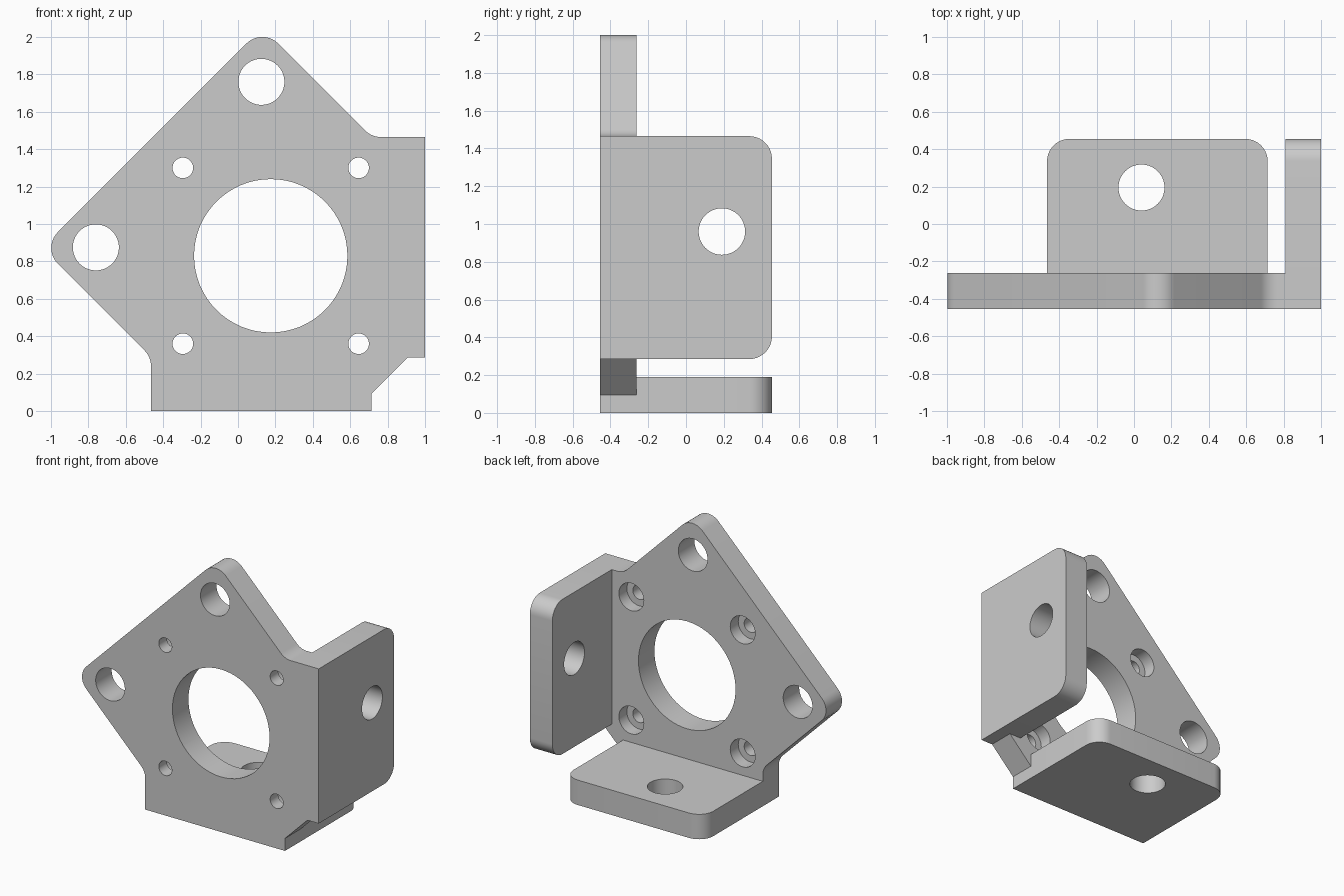
import bpy, bmesh, math
from mathutils import Vector, Matrix

cube = bpy.data.objects.get("Cube")
if cube:
    bpy.data.objects.remove(cube, do_unlink=True)

grey = bpy.data.materials.new("plain grey")
grey.use_nodes = True
colour = (0.6, 0.6, 0.6, 1)
grey.diffuse_color = colour
grey.node_tree.nodes["Principled BSDF"].inputs["Base Color"].default_value = colour

FRONT, PLATE_BACK, BACK = -0.455, -0.262, 0.455
THICK = 0.19
ROUND = 0.12
HOLE = 0.123


def rounded(corners, steps=10):
    """Outline with a fillet at each corner given as (u, v, is_round)."""
    points = []
    for i, (u, v, is_round) in enumerate(corners):
        p = Vector((u, v))
        if not is_round:
            points.append(p)
            continue
        a = (Vector(corners[i - 1][:2]) - p).normalized()
        b = (Vector(corners[(i + 1) % len(corners)][:2]) - p).normalized()
        half = math.acos(a.dot(b)) / 2
        centre = p + (a + b).normalized() * ROUND / math.sin(half)
        start = p + a * ROUND / math.tan(half) - centre
        end = p + b * ROUND / math.tan(half) - centre
        # Sweep the arc from one tangent point to the other
        sweep = math.atan2(start.x * end.y - start.y * end.x, start.dot(end))
        for s in range(steps + 1):
            points.append(centre + Matrix.Rotation(sweep * s / steps, 2) @ start)
    return points


def slab(name, outline, place, low, high):
    """Extrude an outline from low to high; place maps (u, v, depth) to xyz."""
    bm = bmesh.new()
    rings = [[bm.verts.new(place(p.x, p.y, d)) for p in outline] for d in (low, high)]
    for ring in rings:
        bm.faces.new(ring)
    for i in range(len(outline)):
        bm.faces.new((rings[0][i - 1], rings[0][i], rings[1][i], rings[1][i - 1]))
    bmesh.ops.recalc_face_normals(bm, faces=bm.faces)
    return add_object(name, bm)


def add_object(name, bm):
    mesh = bpy.data.meshes.new(name)
    bm.to_mesh(mesh)
    bm.free()
    mesh.materials.append(grey)
    obj = bpy.data.objects.new(name, mesh)
    bpy.context.collection.objects.link(obj)
    return obj


def drill(centre, radius, axis, depth=0.6):
    """Cylinder cutter centred on a point along an axis."""
    bm = bmesh.new()
    turn = Vector((0, 0, 1)).rotation_difference(Vector(axis)).to_matrix().to_4x4()
    bmesh.ops.create_cone(bm, cap_ends=True, segments=64, radius1=radius,
                          radius2=radius, depth=depth,
                          matrix=Matrix.Translation(centre) @ turn)
    obj = add_object("hole_cutter", bm)
    obj.hide_render = True
    return obj


def combine(target, other, operation):
    mod = target.modifiers.new(operation, 'BOOLEAN')
    mod.operation, mod.solver, mod.object = operation, 'EXACT', other
    bpy.context.view_layer.objects.active = target
    bpy.ops.object.modifier_apply(modifier=mod.name)
    bpy.data.objects.remove(other, do_unlink=True)


# Upright plate, seen from the front
plate_outline = rounded([
    (-0.465, 0, False), (0.715, 0, False), (0.715, 0.095, False),
    (0.905, 0.285, False), (1, 0.285, False), (1, 1.465, False),
    (0.715, 1.465, True), (0.13, 2.05, True), (-1.048, 0.872, True),
    (-0.465, 0.289, True)])
bracket = slab("mounting_bracket", plate_outline,
               lambda u, v, d: (u, d, v), FRONT, PLATE_BACK)

# Side and bottom flanges, rounded at their free corners
overlap = -0.36
side = slab("side_flange", rounded([
    (overlap, 0.285, False), (BACK, 0.285, True),
    (BACK, 1.465, True), (overlap, 1.465, False)]),
    lambda u, v, d: (d, u, v), 1 - THICK, 1)
base = slab("bottom_flange", rounded([
    (-0.465, overlap, False), (0.715, overlap, False),
    (0.715, BACK, True), (-0.465, BACK, True)]),
    lambda u, v, d: (u, v, d), 0, THICK)
for flange in (side, base):
    combine(bracket, flange, 'UNION')

# Central bore, corner holes and flange holes
Y = (0, 1, 0)
middle = (FRONT + PLATE_BACK) / 2
cutters = [
    drill((0.175, middle, 0.83), 0.41, Y),
    drill((0.125, middle, 1.76), HOLE, Y),
    drill((-0.76, middle, 0.875), HOLE, Y),
    drill((0.9, 0.19, 0.96), HOLE, (1, 0, 0)),
    drill((0.04, 0.195, THICK / 2), HOLE, (0, 0, 1)),
]
# Four screw holes counterbored from the back
for sx in (-1, 1):
    for sz in (-1, 1):
        x, z = 0.175 + sx * 0.47, 0.83 + sz * 0.47
        cutters.append(drill((x, middle, z), 0.055, Y))
        cutters.append(drill((x, middle + 0.1, z), 0.105, Y, 0.2))
for cutter in cutters:
    combine(bracket, cutter, 'DIFFERENCE')

# Smooth curved walls, crisp edges
bpy.ops.object.select_all(action='DESELECT')
bracket.select_set(True)
bpy.context.view_layer.objects.active = bracket
bpy.ops.object.shade_smooth_by_angle(angle=math.radians(25))
